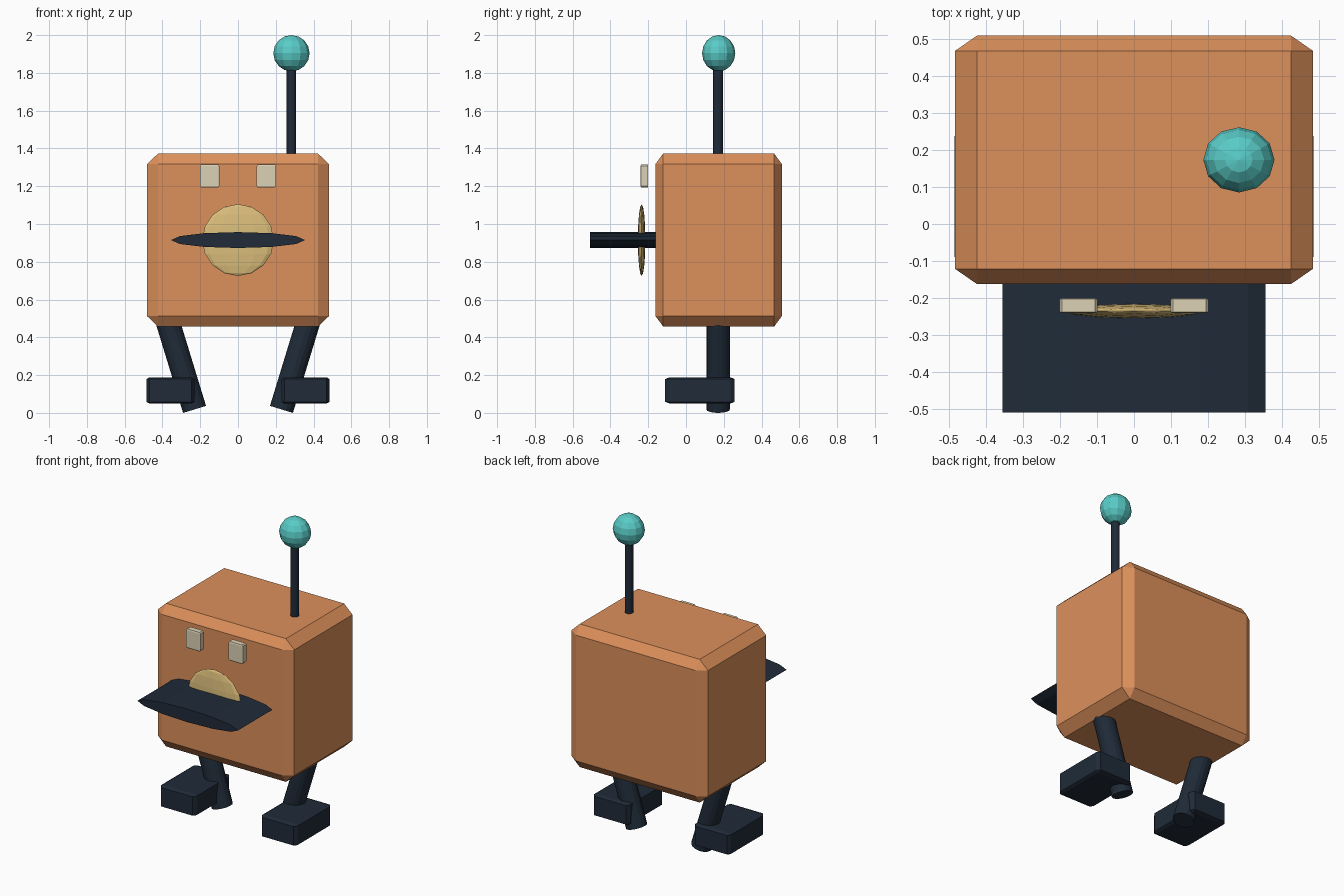
import bpy, bmesh, math
from mathutils import Matrix, Vector

if "Cube" in bpy.data.objects:
    bpy.data.objects.remove(bpy.data.objects["Cube"])


def material(name, rgb):
    m = bpy.data.materials.new(name)
    m.diffuse_color = (*rgb, 1)
    m.use_nodes = True
    m.node_tree.nodes["Principled BSDF"].inputs["Base Color"].default_value = m.diffuse_color
    return m


ORANGE = material("orange", (0.72, 0.28, 0.105))
DARK = material("dark", (0.014, 0.024, 0.040))
TEAL = material("teal", (0.10, 0.60, 0.57))
YELLOW = material("yellow", (0.72, 0.52, 0.20))
CREAM = material("cream", (0.72, 0.64, 0.46))


def finish(name, bm, mat):
    bmesh.ops.recalc_face_normals(bm, faces=bm.faces)
    me = bpy.data.meshes.new(name)
    bm.to_mesh(me)
    bm.free()
    me.materials.append(mat)
    ob = bpy.data.objects.new(name, me)
    bpy.context.collection.objects.link(ob)
    return ob


def place(loc, size):
    return Matrix.Translation(loc) @ Matrix.Diagonal((*size, 1))


def chamfer_box(name, loc, size, mat):
    # unit cube is chamfered first, so the chamfer stretches with the size
    bm = bmesh.new()
    bmesh.ops.create_cube(bm, size=1)
    bmesh.ops.bevel(bm, geom=bm.edges[:], offset=0.061, segments=1,
                    affect='EDGES', profile=0.5)
    bm.transform(place(loc, size))
    return finish(name, bm, mat)


def ball(name, loc, radii, mat):
    bm = bmesh.new()
    bmesh.ops.create_uvsphere(bm, u_segments=12, v_segments=8, radius=1)
    bm.transform(place(loc, radii))
    return finish(name, bm, mat)


def rod(name, start, end, r1, r2, mat, sides=12):
    # elliptical cylinder: r1 across x, r2 across the other direction
    a, b = Vector(start), Vector(end)
    d = b - a
    bm = bmesh.new()
    bmesh.ops.create_cone(bm, cap_ends=True, segments=sides,
                          radius1=1, radius2=1, depth=1)
    rot = Vector((0, 0, 1)).rotation_difference(d).to_matrix().to_4x4()
    bm.transform(Matrix.Translation((a + b) / 2) @ rot
                 @ Matrix.Diagonal((r1, r2, d.length, 1)))
    return finish(name, bm, mat)


# body
chamfer_box("body", (0, 0.173, 0.915), (0.965, 0.67, 0.915), ORANGE)

# antenna
rod("antenna_rod", (0.283, 0.17, 1.25), (0.283, 0.17, 1.87), 0.025, 0.026, DARK)
ball("antenna_ball", (0.283, 0.173, 1.904), (0.096, 0.088, 0.096), TEAL)

# face: nose disc and flat bill
ball("nose", (0, -0.235, 0.915), (0.19, 0.02, 0.19), YELLOW)
rod("bill", (0, -0.508, 0.915), (0, -0.10, 0.915), 0.355, 0.042, DARK)

# eyes, legs and feet on both sides
for side, s in (("left", -1), ("right", 1)):
    chamfer_box(side + "_eye", (s * 0.15, -0.22, 1.254), (0.102, 0.04, 0.121), CREAM)
    t = math.radians(17)
    bottom = Vector((s * 0.23, 0.17, 0.0185))
    top = bottom + Vector((s * math.sin(t), 0, math.cos(t))) * 0.55
    rod(side + "_leg", bottom, top, 0.0635, 0.0625, DARK, 16)
    chamfer_box(side + "_foot", (s * 0.357, 0.074, 0.119), (0.255, 0.368, 0.138), DARK)
